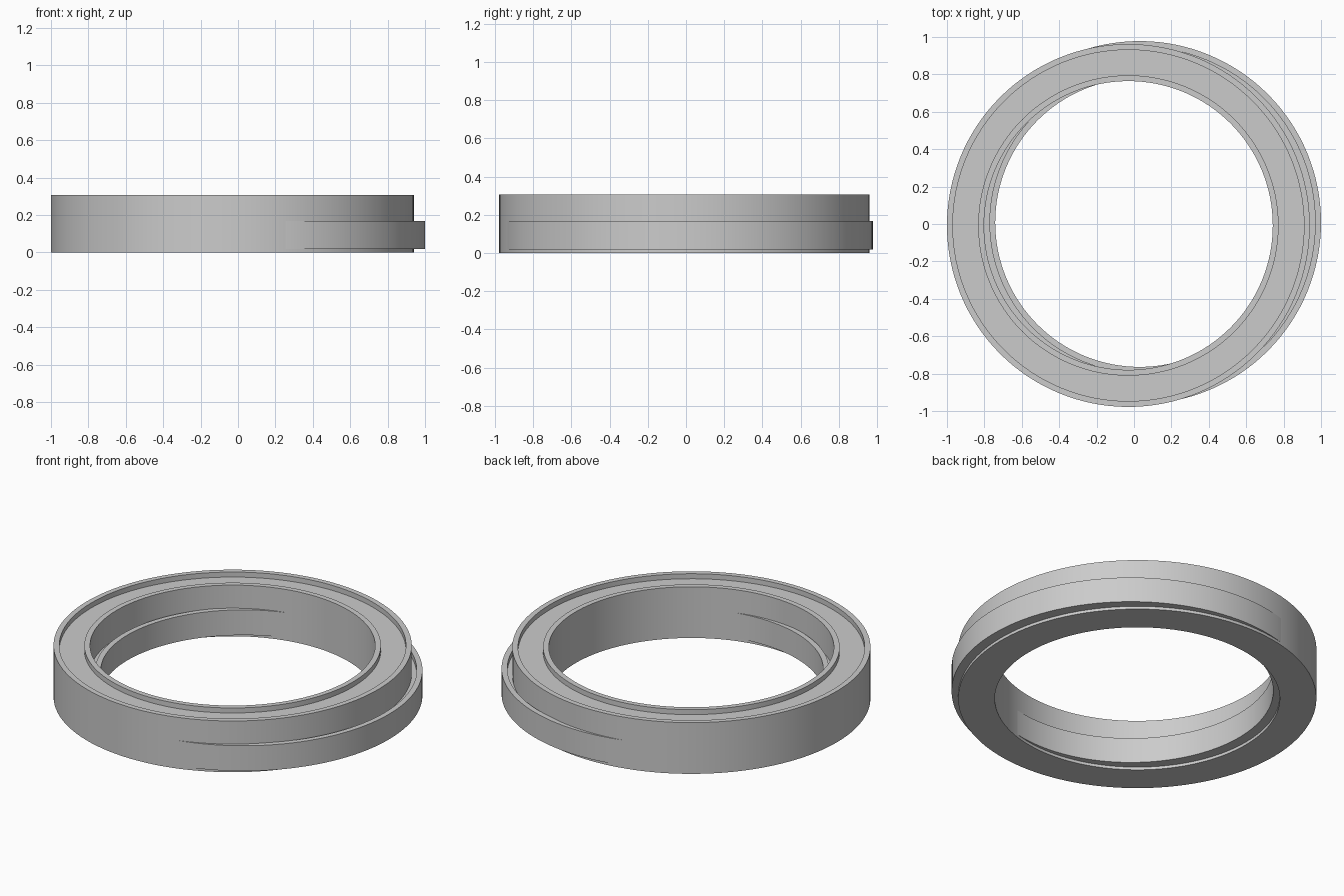
import bpy, bmesh, math

if "Cube" in bpy.data.objects:
    bpy.data.objects.remove(bpy.data.objects["Cube"])

SEGMENTS = 128
grey = bpy.data.materials.new("light grey")
grey.diffuse_color = (0.6, 0.6, 0.6, 1)
grey.use_nodes = True
grey.node_tree.nodes["Principled BSDF"].inputs["Base Color"].default_value = grey.diffuse_color


def channel_ring(name, center, z0, z1, depth=0.03):
    """Lathe a ring with two thin rims around a shallow recessed top."""
    outer, inner, rim = 0.97, 0.772, 0.031
    floor = z1 - depth
    profile = [(inner, z0), (outer, z0), (outer, z1), (outer - rim, z1),
               (outer - rim, floor), (inner + rim, floor),
               (inner + rim, z1), (inner, z1)]
    bm = bmesh.new()
    loops = []
    for i in range(SEGMENTS):
        a = 2 * math.pi * i / SEGMENTS
        loops.append([bm.verts.new((r * math.cos(a), r * math.sin(a), z))
                      for r, z in profile])
    n = len(profile)
    for i in range(SEGMENTS):
        a, b = loops[i], loops[(i + 1) % SEGMENTS]
        for j in range(n):
            k = (j + 1) % n
            bm.faces.new((a[j], b[j], b[k], a[k]))
    bmesh.ops.recalc_face_normals(bm, faces=bm.faces[:])
    mesh = bpy.data.meshes.new(name)
    bm.to_mesh(mesh)
    bm.free()
    mesh.materials.append(grey)
    obj = bpy.data.objects.new(name, mesh)
    obj.location = (center[0], center[1], 0)
    bpy.context.collection.objects.link(obj)
    bpy.ops.object.select_all(action='DESELECT')
    obj.select_set(True)
    bpy.context.view_layer.objects.active = obj
    bpy.ops.object.shade_smooth_by_angle(angle=math.radians(30))
    return obj


# Tall main ring
channel_ring("main_ring", (-0.03, -0.008), 0.0, 0.306)
# Lower ring, shifted sideways so it shows as a crescent inside and out
channel_ring("offset_ring", (0.03, 0.008), 0.017, 0.168)
